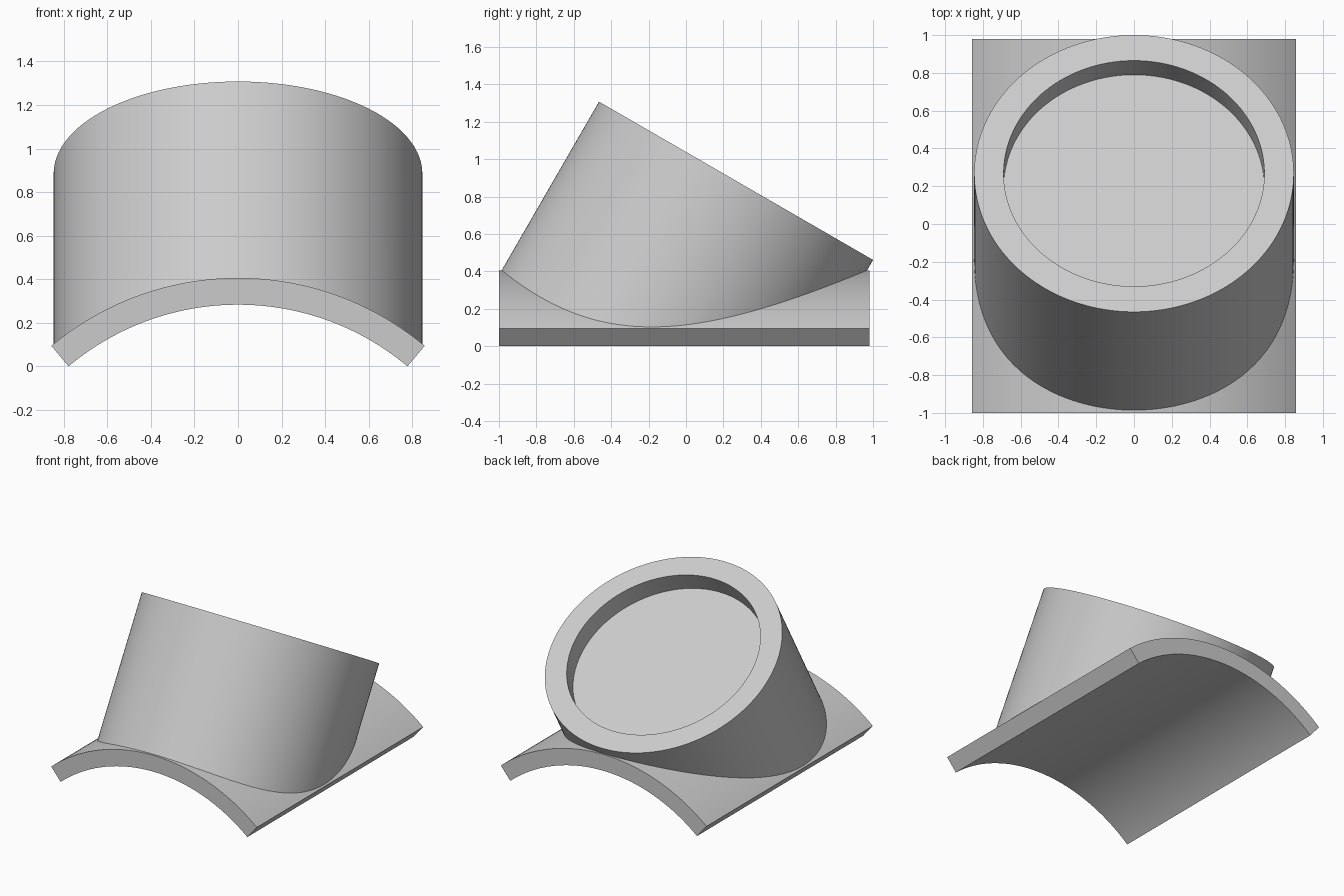
import bpy
import bmesh
from math import sin, cos, radians, sqrt, tau
from mathutils import Vector

cube = bpy.data.objects.get("Cube")
if cube:
    bpy.data.objects.remove(cube, do_unlink=True)

# Single grey finish
GREY = (0.6, 0.6, 0.6, 1)
grey = bpy.data.materials.new("light grey")
grey.use_nodes = True
grey.diffuse_color = GREY
grey.node_tree.nodes["Principled BSDF"].inputs["Base Color"].default_value = GREY

# Main dimensions
OUTER, INNER, HALF_ANGLE = 1.333, 1.21, radians(40)
ARCH_Z = -INNER * cos(HALF_ANGLE)
FRONT, BACK = -1.0, 0.98
TILT = radians(30)
RADIUS, BORE, DEPTH = 0.846, 0.69, 0.15
TOP = Vector((0, 0.2675, 0.8845))
AXIS = Vector((0, sin(TILT), cos(TILT)))
ACROSS = Vector((0, cos(TILT), -sin(TILT)))
SIDES = 192


def finish(name, bm):
    bmesh.ops.recalc_face_normals(bm, faces=bm.faces)
    mesh = bpy.data.meshes.new(name)
    bm.to_mesh(mesh)
    bm.free()
    mesh.materials.append(grey)
    obj = bpy.data.objects.new(name, mesh)
    bpy.context.collection.objects.link(obj)
    bpy.ops.object.select_all(action="DESELECT")
    obj.select_set(True)
    bpy.context.view_layer.objects.active = obj
    bpy.ops.object.shade_smooth_by_angle(angle=radians(30))
    return obj


def bridge(bm, a, b):
    for i in range(len(a)):
        j = (i + 1) % len(a)
        bm.faces.new((a[i], a[j], b[j], b[i]))


# Curved saddle base: a rectangular section swept along an arc
def saddle_base(steps=96):
    bm = bmesh.new()
    sections = []
    for i in range(steps + 1):
        a = HALF_ANGLE * (2 * i / steps - 1)
        corners = ((OUTER, FRONT), (OUTER, BACK), (INNER, BACK), (INNER, FRONT))
        sections.append([bm.verts.new((r * sin(a), y, ARCH_Z + r * cos(a)))
                         for r, y in corners])
    for a, b in zip(sections, sections[1:]):
        bridge(bm, a, b)
    bm.faces.new(sections[0])
    bm.faces.new(sections[-1])
    return finish("saddle_base", bm)


# Tilted cup: its wall runs down the axis until it meets the saddle
def tilted_cup():
    bm = bmesh.new()

    def ring(radius, depth):
        points = []
        for i in range(SIDES):
            a = tau * i / SIDES
            p = TOP + Vector((radius * cos(a), 0, 0)) + ACROSS * radius * sin(a)
            d = depth
            if d is None:
                d = (p.z - ARCH_Z - sqrt(OUTER ** 2 - p.x ** 2)) / AXIS.z
            points.append(bm.verts.new(p - AXIS * d))
        return points

    rings = [ring(RADIUS, None), ring(RADIUS, 0), ring(BORE, 0), ring(BORE, DEPTH)]
    for a, b in zip(rings, rings[1:]):
        bridge(bm, a, b)
    bm.faces.new(rings[-1])
    bmesh.ops.recalc_face_normals(bm, faces=bm.faces)
    return finish("tilted_cup", bm)


saddle_base()
tilted_cup()
